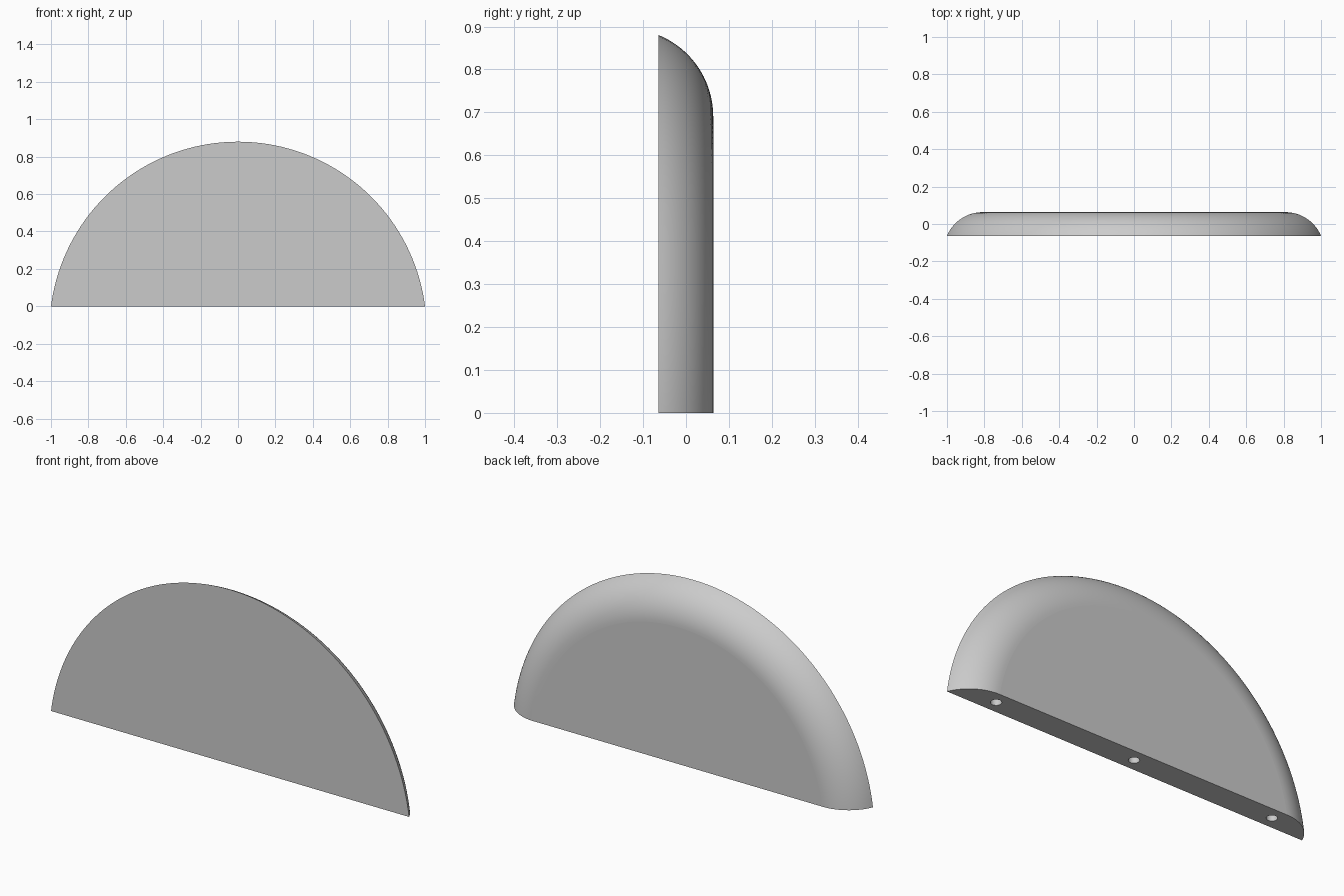
import bpy, bmesh
from math import sin, cos, acos, pi
from mathutils import Matrix, Vector

cube = bpy.data.objects.get("Cube")
if cube:
    bpy.data.objects.remove(cube, do_unlink=True)

# Disc segment dimensions
HEIGHT, HALF_DEPTH = 0.88, 0.0635
RADIUS = (1 + HEIGHT ** 2) / (2 * HEIGHT)
CENTRE = Vector((0, 0, HEIGHT - RADIUS))
ROUND = 0.205          # radius of the rounded back edge
SEGMENTS, STEPS = 160, 20

grey = bpy.data.materials.new("plain grey")
grey.use_nodes = True
colour = (0.6, 0.6, 0.6, 1)
grey.diffuse_color = colour
grey.node_tree.nodes["Principled BSDF"].inputs["Base Color"].default_value = colour

# Rounded rim: an arc from the sharp front edge to the flat back, spun about y
bm = bmesh.new()
start = acos((ROUND - 2 * HALF_DEPTH) / ROUND)
inner = RADIUS - ROUND * sin(start)
profile = []
for i in range(STEPS + 1):
    a = start * (1 - i / STEPS)
    y = HALF_DEPTH - ROUND + ROUND * cos(a)
    profile.append(bm.verts.new(CENTRE + Vector((0, y, inner + ROUND * sin(a)))))
edges = [bm.edges.new(pair) for pair in zip(profile, profile[1:])]
bmesh.ops.spin(bm, geom=profile + edges, cent=CENTRE, axis=(0, 1, 0),
               angle=2 * pi, steps=SEGMENTS, use_merge=False)
bmesh.ops.remove_doubles(bm, verts=bm.verts, dist=1e-5)


def close_openings():
    bmesh.ops.holes_fill(bm, edges=[e for e in bm.edges if e.is_boundary], sides=0)


# Flat front and back, then the straight underside
close_openings()
bmesh.ops.bisect_plane(bm, geom=bm.verts[:] + bm.edges[:] + bm.faces[:],
                       plane_co=(0, 0, 0), plane_no=(0, 0, 1), clear_inner=True)
close_openings()
bmesh.ops.recalc_face_normals(bm, faces=bm.faces)
mesh = bpy.data.meshes.new("half_disc")
bm.to_mesh(mesh)
bm.free()
mesh.materials.append(grey)
body = bpy.data.objects.new("half_disc", mesh)
bpy.context.collection.objects.link(body)

# Three pin holes in the underside
for x in (-0.777, 0, 0.777):
    bpy.ops.mesh.primitive_cylinder_add(vertices=32, radius=0.025, depth=0.2,
                                        location=(x, 0, 0))
    cutter = bpy.context.object
    cutter.name = "pin_hole_cutter"
    cutter.hide_render = True
    cutter.data.materials.append(grey)
    bpy.ops.object.select_all(action="DESELECT")
    body.select_set(True)
    bpy.context.view_layer.objects.active = body
    cut = body.modifiers.new("pin_hole", "BOOLEAN")
    cut.operation, cut.solver, cut.object = "DIFFERENCE", "EXACT", cutter
    bpy.ops.object.modifier_apply(modifier=cut.name)
    bpy.data.objects.remove(cutter, do_unlink=True)

# Smooth rim, flat large faces
bpy.ops.object.shade_smooth_by_angle(angle=pi / 6)
for face in body.data.polygons:
    if face.area > 0.1:
        face.use_smooth = False
